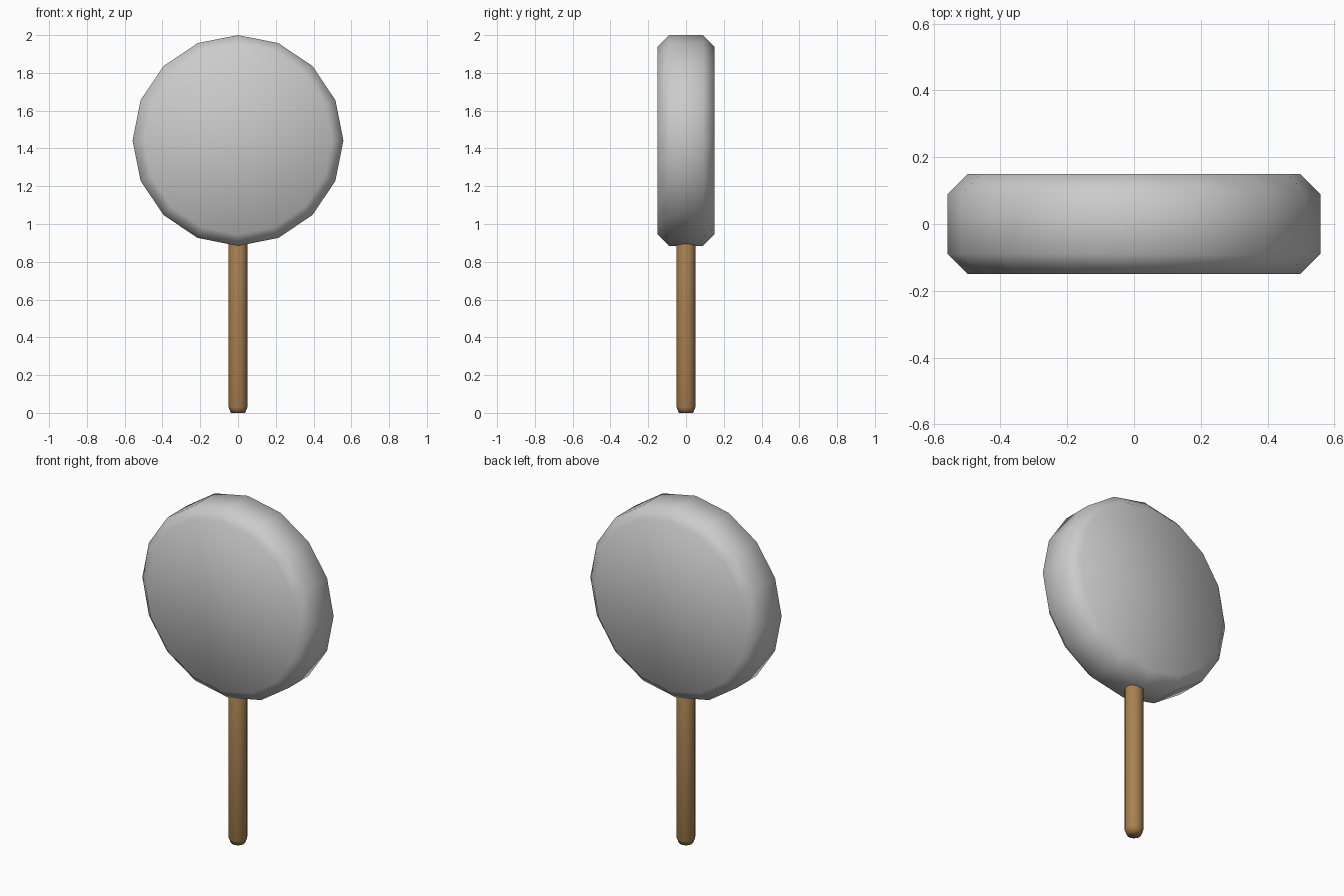
import bpy
import bmesh
from math import cos, sin, tau

if "Cube" in bpy.data.objects:
    bpy.data.objects.remove(bpy.data.objects["Cube"])


def lathe(name, profile, sides, to_point, smooth_angle=None):
    """Solid of revolution from (radius, height) rings, closed with end caps."""
    bm = bmesh.new()
    rings = [[bm.verts.new(to_point(r * cos(tau * i / sides), r * sin(tau * i / sides), h))
              for i in range(sides)] for r, h in profile]
    for low, high in zip(rings, rings[1:]):
        for i in range(sides):
            j = (i + 1) % sides
            bm.faces.new((low[i], low[j], high[j], high[i]))
    bm.faces.new(rings[0][::-1])
    bm.faces.new(rings[-1])
    bmesh.ops.recalc_face_normals(bm, faces=bm.faces)
    for face in bm.faces:
        face.smooth = True
    mesh = bpy.data.meshes.new(name)
    bm.to_mesh(mesh)
    bm.free()
    obj = bpy.data.objects.new(name, mesh)
    bpy.context.collection.objects.link(obj)
    return obj


# Candy disc: chamfered 16-sided drum lying along y, with a vertex at the top
R, DISC_Z = 0.558, 1.442
lathe("candy_disc",
      [(R - 0.06, -0.15), (R, -0.09), (R, 0.09), (R - 0.06, 0.15)],
      16, lambda a, b, h: (a, h, DISC_Z + b))

# Stick: rounded rod running up into the disc
stick = lathe("stick",
              [(0.038, 0.0), (0.05, 0.03), (0.05, 0.97), (0.038, 1.0)],
              16, lambda a, b, h: (a, b, h))
wood = bpy.data.materials.new("wood")
wood.diffuse_color = (0.40, 0.22, 0.08, 1.0)
wood.use_nodes = True
wood.node_tree.nodes["Principled BSDF"].inputs["Base Color"].default_value = wood.diffuse_color
stick.data.materials.append(wood)
